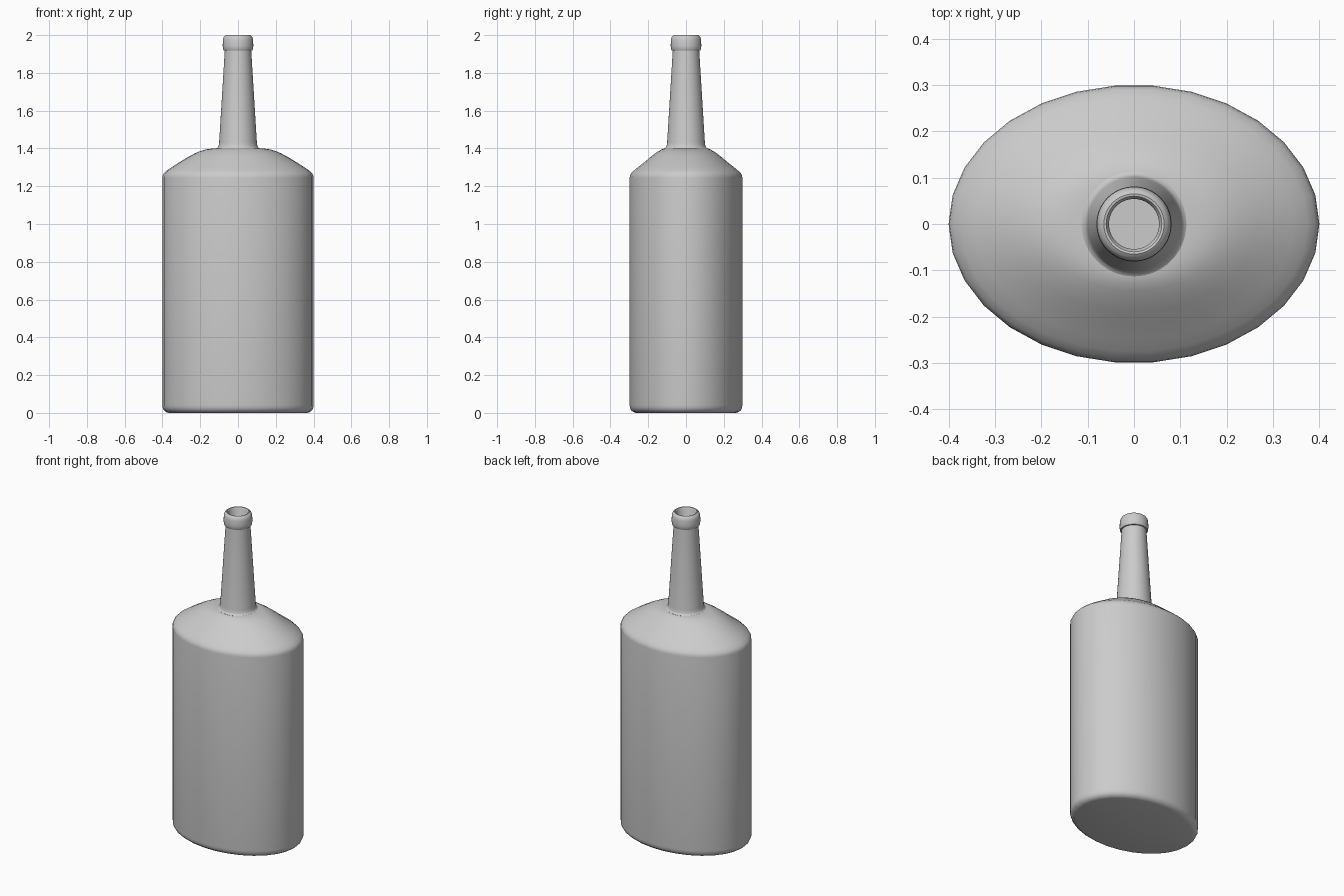
import bpy, bmesh
from math import cos, sin, tau, radians


def loft(name, rings, segments):
    """Skin elliptical rings given as (x radius, y radius, z); zero radius closes to a point."""
    bm = bmesh.new()
    loops = []
    for rx, ry, z in rings:
        if rx == 0:
            loops.append([bm.verts.new((0, 0, z))])
        else:
            loops.append([bm.verts.new((rx * cos(tau * i / segments),
                                        ry * sin(tau * i / segments), z))
                          for i in range(segments)])
    for a, b in zip(loops, loops[1:]):
        for i in range(segments):
            j = (i + 1) % segments
            if len(a) == 1:
                bm.faces.new((a[0], b[j], b[i]))
            elif len(b) == 1:
                bm.faces.new((a[i], a[j], b[0]))
            else:
                bm.faces.new((a[i], a[j], b[j], b[i]))
    bmesh.ops.recalc_face_normals(bm, faces=bm.faces)
    mesh = bpy.data.meshes.new(name)
    bm.to_mesh(mesh)
    bm.free()
    obj = bpy.data.objects.new(name, mesh)
    bpy.context.collection.objects.link(obj)
    bpy.ops.object.select_all(action='DESELECT')
    obj.select_set(True)
    bpy.context.view_layer.objects.active = obj
    bpy.ops.object.shade_smooth_by_angle(angle=radians(40))
    return obj


# Hollow oval body: rounded base, straight wall, shoulder, then the inner cavity
loft("bottle_body", [
    (0, 0, 0.0), (0.365, 0.265, 0.0), (0.38, 0.28, 0.004), (0.392, 0.292, 0.014),
    (0.398, 0.298, 0.026), (0.40, 0.30, 0.042),
    (0.40, 0.30, 1.245), (0.398, 0.298, 1.258), (0.391, 0.291, 1.27),
    (0.375, 0.275, 1.285), (0.345, 0.25, 1.305), (0.305, 0.218, 1.33),
    (0.265, 0.19, 1.354), (0.23, 0.165, 1.373), (0.20, 0.145, 1.386),
    (0.17, 0.13, 1.395), (0.14, 0.117, 1.399), (0.115, 0.108, 1.401),
    (0.098, 0.098, 1.401), (0.056, 0.056, 1.40), (0.056, 0.056, 1.37),
    (0.20, 0.13, 1.35), (0.37, 0.27, 1.25), (0.37, 0.27, 0.05),
    (0.35, 0.25, 0.03), (0, 0, 0.03)], 30)

# Round tapered neck with flared foot, collar lip and open bore
neck = [(0.056, 1.38), (0.113, 1.38), (0.113, 1.401), (0.107, 1.405), (0.103, 1.413),
        (0.10, 1.43), (0.07, 1.918), (0.076, 1.919), (0.08, 1.926), (0.081, 1.945),
        (0.08, 1.975), (0.077, 1.987), (0.072, 1.995), (0.065, 2.0), (0.06, 1.999),
        (0.054, 1.99), (0.054, 1.38), (0.056, 1.38)]
loft("bottle_neck", [(r, r, z) for r, z in neck], 60)
